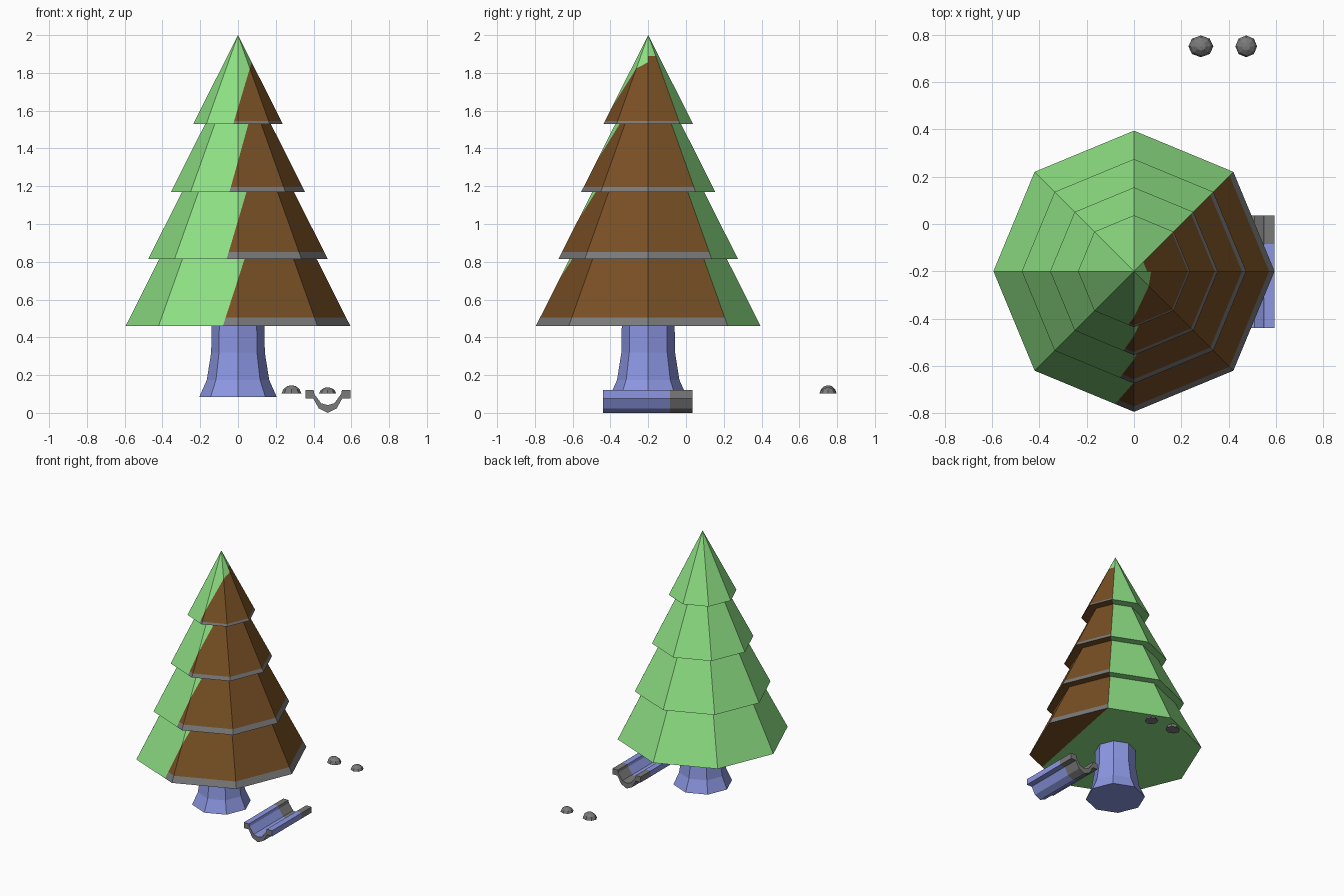
import bpy, bmesh, math
from mathutils import Vector

if "Cube" in bpy.data.objects:
    bpy.data.objects.remove(bpy.data.objects["Cube"])

CY = -0.2      # tree axis position in y
SLOPE = 0.504  # how fast the foliage narrows


def lin(c):
    c /= 255
    return c / 12.92 if c <= 0.04045 else ((c + 0.055) / 1.055) ** 2.4


def material(name, r, g, b):
    m = bpy.data.materials.new(name)
    m.diffuse_color = (lin(r), lin(g), lin(b), 1)
    m.use_nodes = True
    m.node_tree.nodes["Principled BSDF"].inputs["Base Color"].default_value = m.diffuse_color
    return m


GREEN = material("leaf green", 142, 224, 132)
BROWN = material("bark brown", 120, 79, 36)
GREY = material("stone grey", 122, 122, 122)
BLUE = material("soft blue", 140, 151, 226)


def finish(bm, name, mats):
    bmesh.ops.recalc_face_normals(bm, faces=bm.faces[:])
    me = bpy.data.meshes.new(name)
    bm.to_mesh(me)
    bm.free()
    for m in mats:
        me.materials.append(m)
    ob = bpy.data.objects.new(name, me)
    bpy.context.collection.objects.link(ob)
    return ob


def lathe(profile, cx, cy, n=8, sy=1.0):
    """Revolve (radius, z) points into a low-poly solid."""
    bm = bmesh.new()
    rings = []
    for r, z in profile:
        count = n if r > 0 else 1
        rings.append([bm.verts.new((cx + r * math.cos(2 * math.pi * i / n),
                                    cy + sy * r * math.sin(2 * math.pi * i / n), z))
                      for i in range(count)])
    for a, b in zip(rings, rings[1:]):
        for i in range(n):
            vs = [a[i % len(a)], a[(i + 1) % len(a)],
                  b[(i + 1) % len(b)], b[i % len(b)]]
            bm.faces.new(list(dict.fromkeys(vs)))
    return bm


def cut(bm, faces, co, no):
    geom = set(faces)
    for f in faces:
        geom.update(f.edges)
        geom.update(f.verts)
    bmesh.ops.bisect_plane(bm, geom=list(geom), dist=1e-5, plane_co=co, plane_no=no)


# Foliage: four stacked eight-sided tiers
# bottom z, radius, top z, rim height, colour border x at bottom and at top
tiers = [(0.46, 0.595, 0.815, 0.046, -0.08, 0.035),
         (0.815, 0.475, 1.17, 0.036, -0.06, 0.045),
         (1.17, 0.355, 1.53, 0.026, -0.045, 0.055),
         (1.53, 0.237, 2.0, 0.016, -0.025, 0.115)]
profile = [(0, 0.46)]
for zb, r, zt, h, x0, x1 in tiers:
    top_r = 0 if zt == 2.0 else r - SLOPE * (zt - zb)
    profile += [(r, zb), (r - SLOPE * h, zb + h), (top_r, zt)]
bm = lathe(profile, 0, CY)


def tier_of(z):
    return max((t for t in tiers if t[0] <= z + 1e-4), key=lambda t: t[0])


def border(t):
    zb, r, zt, h, x0, x1 = t
    return Vector((x0, 0, zb)), Vector((zt - zb, 0, x0 - x1)).normalized()


# slanting colour border on the front, and the small green tip
for t in tiers:
    co, no = border(t)
    fs = [f for f in bm.faces if tier_of(f.calc_center_median().z) is t
          and f.calc_center_median().y < CY]
    cut(bm, fs, co, no)
tip = [f for f in bm.faces if f.calc_center_median().z > 1.56
       and f.calc_center_median().y > CY and f.calc_center_median().x > 0]
cut(bm, tip, Vector((0, 0, 1.89)), Vector((0, 0, 1)))

# brown patch on the underside ends on a straight chord
p = Vector((0.42, CY + 0.42, 0.46))
q = Vector((0.595 * math.cos(math.radians(-67)),
            CY + 0.595 * math.sin(math.radians(-67)), 0.46))
d = q - p
chord_no = Vector((-d.y, d.x, 0)).normalized()
cut(bm, [f for f in bm.faces if all(v.co.z < 0.461 for v in f.verts)], p, chord_no)

for f in bm.faces:
    c = f.calc_center_median()
    t = tier_of(c.z)
    a = math.degrees(math.atan2(c.y - CY, c.x))
    co, no = border(t)
    if all(v.co.z < 0.461 for v in f.verts):
        brown = (c - p).dot(chord_no) > 0
    elif a < 0:
        brown = (c - co).dot(no) > 0
    else:
        brown = a < 45 and c.z < 1.89
    flat = max(v.co.z for v in f.verts) - min(v.co.z for v in f.verts) < 1e-4
    rim = max(v.co.z for v in f.verts) < t[0] + t[3] + 1e-3
    f.material_index = (2 if rim and not flat else 1) if brown else 0
finish(bm, "foliage", [GREEN, BROWN, GREY])

# Trunk with a flared foot
finish(lathe([(0, 0.085), (0.205, 0.085), (0.165, 0.175), (0.142, 0.32),
              (0.14, 0.46), (0, 0.46)], 0, CY), "trunk", [BLUE])

# Open channel lying beside the trunk: cross-section swept along y
section = [(0.357, 0.12), (0.40, 0.12), (0.404, 0.10), (0.44, 0.055), (0.475, 0.045),
           (0.51, 0.055), (0.546, 0.10), (0.55, 0.12), (0.595, 0.12), (0.595, 0.077),
           (0.552, 0.077), (0.522, 0.027), (0.475, 0.004), (0.428, 0.027),
           (0.398, 0.077), (0.357, 0.077)]
section = [(x, max(z - 0.004, 0) if z < 0.06 else z) for x, z in section]
bm = bmesh.new()
loops = [[bm.verts.new((x, y, z)) for x, z in section] for y in (-0.44, -0.085, 0.035)]
n = len(section)
for k in range(2):
    for i in range(n):
        j = (i + 1) % n
        bm.faces.new((loops[k][i], loops[k][j],
                      loops[k + 1][j], loops[k + 1][i])).material_index = k
for end in (loops[0], loops[2]):
    bm.faces.new(end).material_index = 1
finish(bm, "channel", [BLUE, GREY])

# Two small domed stones behind the tree
for name, x, rx, ry, top in (("stone_left", 0.283, 0.053, 0.046, 0.146),
                             ("stone_right", 0.475, 0.046, 0.046, 0.135)):
    h = top - 0.102
    finish(lathe([(0, 0.102), (rx, 0.102), (rx * 0.8, 0.102 + h * 0.55),
                  (rx * 0.4, 0.102 + h * 0.92), (0, top)], x, 0.752, 8, ry / rx),
           name, [GREY])
